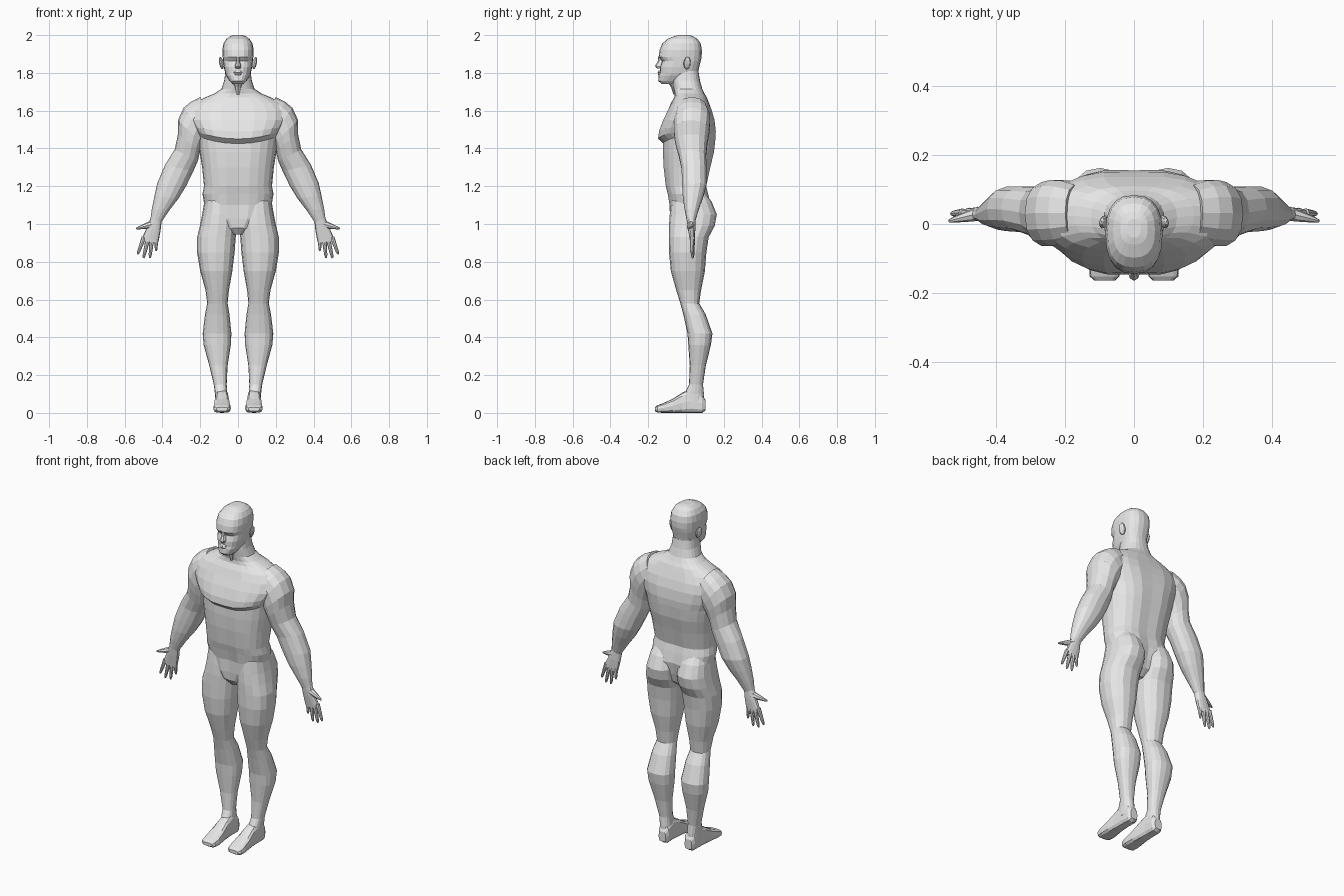
import bpy, bmesh, math
from mathutils import Vector, Matrix

skin = bpy.data.materials.new("plain_grey")
skin.diffuse_color = (0.8, 0.8, 0.8, 1)


def finish(bm, name, mirror=False):
    bmesh.ops.recalc_face_normals(bm, faces=bm.faces)
    me = bpy.data.meshes.new(name)
    bm.to_mesh(me)
    bm.free()
    me.materials.append(skin)
    ob = bpy.data.objects.new(name, me)
    bpy.context.collection.objects.link(ob)
    if mirror:
        ob.modifiers.new("mirror", 'MIRROR')
    return ob


def ring(c, u, v, n, e):
    """Rounded-box cross-section about c with half axes u and v."""
    pts = []
    for k in range(n):
        a = 2 * math.pi * k / n
        cs, sn = round(math.cos(a), 6), round(math.sin(a), 6)
        pts.append(c + u * math.copysign(abs(cs) ** e, cs) + v * math.copysign(abs(sn) ** e, sn))
    return pts


def loft(bm, rings):
    loops = [[bm.verts.new(p) for p in r] for r in rings]
    n = len(loops[0])
    for a, b in zip(loops, loops[1:]):
        for k in range(n):
            bm.faces.new((a[k], a[(k + 1) % n], b[(k + 1) % n], b[k]))
    bm.faces.new(loops[0])
    bm.faces.new(loops[-1])


def level(z, x0, x1, y0, y1, n, e):
    """Horizontal ring from its extents."""
    return ring(Vector(((x0 + x1) / 2, (y0 + y1) / 2, z)),
                Vector(((x1 - x0) / 2, 0, 0)), Vector((0, (y1 - y0) / 2, 0)), n, e)


# torso: height, half width, front, back, lift of the chest edge, centre groove
torso = [(0.945, 0.03, -0.05, 0.06, 0, 0), (0.98, 0.09, -0.078, 0.10, 0, 0),
         (1.03, 0.15, -0.088, 0.12, 0, 0.01), (1.10, 0.178, -0.09, 0.135, 0, 0.012),
         (1.16, 0.188, -0.10, 0.12, 0, 0.006), (1.20, 0.18, -0.11, 0.11, 0, 0.006),
         (1.30, 0.19, -0.122, 0.132, 0, 0.006), (1.38, 0.203, -0.126, 0.152, 0, 0.006),
         (1.425, 0.212, -0.125, 0.157, 0.04, 0.006), (1.45, 0.222, -0.152, 0.16, 0.04, 0.006),
         (1.49, 0.24, -0.147, 0.162, 0.025, 0.006), (1.55, 0.265, -0.125, 0.155, 0, 0.005),
         (1.60, 0.265, -0.10, 0.14, 0, 0.004), (1.64, 0.235, -0.08, 0.122, 0, 0),
         (1.67, 0.175, -0.062, 0.11, 0, 0), (1.69, 0.125, -0.06, 0.098, 0, 0),
         (1.715, 0.088, -0.066, 0.086, 0, 0), (1.76, 0.073, -0.075, 0.074, 0, 0),
         (1.81, 0.066, -0.07, 0.066, 0, 0)]
bm = bmesh.new()
rings = []
for z, w, f, b, lift, groove in torso:
    r = level(z, -w, w, f, b, 24, 0.82)
    for p in r:
        if p.y < (f + b) / 2:
            p.z += lift * (p.x / w) ** 2
        if abs(p.x) < 0.001:
            p.y -= math.copysign(groove, p.y)
    rings.append(r)
loft(bm, rings)
finish(bm, "torso_and_neck")

# head: height, half width, front, back
head = [(1.742, 0.03, -0.13, -0.03), (1.758, 0.045, -0.147, 0.0), (1.785, 0.062, -0.145, 0.05),
        (1.80, 0.068, -0.139, 0.064), (1.83, 0.075, -0.138, 0.07), (1.862, 0.079, -0.127, 0.078),
        (1.885, 0.081, -0.145, 0.083), (1.92, 0.083, -0.14, 0.084), (1.955, 0.077, -0.126, 0.078),
        (1.98, 0.061, -0.098, 0.06), (1.995, 0.04, -0.06, 0.035), (2.0, 0.02, -0.04, 0.015)]
bm = bmesh.new()
loft(bm, [level(z, -w, w, f, b, 20, 0.8) for z, w, f, b in head])
finish(bm, "head")

# nose, lips and throat ridge: height, half width, front, back
features = {
    "nose": [(1.885, 0.01, -0.147, -0.11), (1.86, 0.01, -0.15, -0.11),
             (1.835, 0.017, -0.165, -0.12), (1.823, 0.014, -0.152, -0.12)],
    "lips": [(1.812, 0.014, -0.144, -0.12), (1.803, 0.026, -0.15, -0.11),
             (1.799, 0.022, -0.145, -0.11), (1.794, 0.024, -0.15, -0.11), (1.784, 0.012, -0.145, -0.12)],
    "throat": [(1.75, 0.03, -0.095, -0.03), (1.725, 0.02, -0.08, -0.03), (1.685, 0.008, -0.066, -0.04)],
}
for name, rows in features.items():
    bm = bmesh.new()
    loft(bm, [level(z, -w, w, f, b, 8, 1) for z, w, f, b in rows])
    finish(bm, name)

# ears
bm = bmesh.new()
bmesh.ops.create_uvsphere(bm, u_segments=10, v_segments=6, radius=1, matrix=Matrix.Translation(
    (0.088, 0.006, 1.852)) @ Matrix.Rotation(0.3, 4, 'Z') @ Matrix.Rotation(0.2, 4, 'Y')
    @ Matrix.Diagonal((0.011, 0.02, 0.034, 1)))
finish(bm, "ears", True)

# legs: height, inner side, outer side, front, back
leg = [(1.16, 0.04, 0.16, -0.06, 0.105), (1.12, 0.015, 0.178, -0.078, 0.135),
       (1.05, 0.008, 0.19, -0.086, 0.163), (0.99, 0.008, 0.202, -0.09, 0.152),
       (0.93, 0.012, 0.216, -0.09, 0.12), (0.85, 0.018, 0.217, -0.09, 0.108),
       (0.75, 0.03, 0.2, -0.08, 0.1), (0.65, 0.048, 0.172, -0.052, 0.08),
       (0.58, 0.055, 0.163, -0.03, 0.07), (0.52, 0.045, 0.175, -0.014, 0.105),
       (0.42, 0.035, 0.187, 0.008, 0.14), (0.36, 0.038, 0.182, 0.012, 0.132),
       (0.25, 0.055, 0.152, 0.02, 0.105), (0.15, 0.06, 0.128, 0.016, 0.09),
       (0.10, 0.056, 0.122, -0.01, 0.095), (0.05, 0.055, 0.12, -0.02, 0.095)]
bm = bmesh.new()
loft(bm, [level(z, a, b, f, k, 16, 0.85) for z, a, b, f, k in leg])
finish(bm, "legs", True)

# feet, lofted heel to toe: y, inner side, outer side, bottom, top
foot = [(0.102, 0.062, 0.108, 0.012, 0.07), (0.085, 0.052, 0.118, 0.0, 0.10),
        (0.03, 0.052, 0.12, 0.0, 0.13), (-0.02, 0.048, 0.122, 0.0, 0.107),
        (-0.07, 0.042, 0.128, 0.0, 0.075), (-0.12, 0.038, 0.131, 0.0, 0.052),
        (-0.152, 0.042, 0.129, 0.002, 0.04), (-0.165, 0.055, 0.115, 0.01, 0.03)]
bm = bmesh.new()
loft(bm, [ring(Vector(((a + b) / 2, y, (lo + hi) / 2)), Vector(((b - a) / 2, 0, 0)),
               Vector((0, 0, (hi - lo) / 2)), 12, 0.6) for y, a, b, lo, hi in foot])
finish(bm, "feet", True)

# arms and palms: outer x and z, inner x and z, front, back
arm = [(0.20, 1.672, 0.13, 1.52, -0.05, 0.115), (0.25, 1.647, 0.15, 1.48, -0.063, 0.128),
       (0.288, 1.615, 0.17, 1.45, -0.066, 0.13), (0.318, 1.55, 0.185, 1.42, -0.066, 0.124),
       (0.318, 1.475, 0.20, 1.39, -0.058, 0.115), (0.335, 1.395, 0.212, 1.335, -0.04, 0.108),
       (0.387, 1.312, 0.236, 1.28, -0.025, 0.11), (0.428, 1.215, 0.275, 1.20, -0.022, 0.11),
       (0.442, 1.15, 0.315, 1.135, -0.018, 0.092), (0.456, 1.08, 0.365, 1.07, -0.008, 0.068),
       (0.463, 1.03, 0.405, 1.01, 0.004, 0.05), (0.482, 0.985, 0.41, 0.965, 0.01, 0.05),
       (0.508, 0.925, 0.42, 0.91, 0.02, 0.046), (0.506, 0.91, 0.425, 0.898, 0.022, 0.044)]
bm = bmesh.new()
loft(bm, [ring(Vector(((xo + xi) / 2, (f + b) / 2, (zo + zi) / 2)),
               Vector(((xo - xi) / 2, 0, (zo - zi) / 2)), Vector((0, (b - f) / 2, 0)), 14, 0.88)
          for xo, zo, xi, zi, f, b in arm])
finish(bm, "arms", True)

# fingers and thumb: start, tip, start radius, tip radius
digits = [((0.498, 0.033, 0.93), (0.529, 0.03, 0.845), 0.0125, 0.008),
          ((0.477, 0.035, 0.92), (0.499, 0.034, 0.825), 0.0125, 0.008),
          ((0.456, 0.035, 0.92), (0.466, 0.036, 0.825), 0.0125, 0.008),
          ((0.434, 0.034, 0.92), (0.433, 0.038, 0.86), 0.0115, 0.007),
          ((0.45, 0.03, 1.0), (0.534, 0.01, 0.977), 0.021, 0.008)]
bm = bmesh.new()
for p, q, r0, r1 in digits:
    p, q = Vector(p), Vector(q)
    d = (q - p).normalized()
    u = d.cross(Vector((0, 1, 0))).normalized()
    v = d.cross(u)
    loft(bm, [ring(p.lerp(q, t), u * r, v * r, 8, 1)
              for t, r in ((0, r0), (0.5, (r0 + r1) / 2), (0.9, r1), (1.06, r1 * 0.5))])
finish(bm, "fingers", True)
